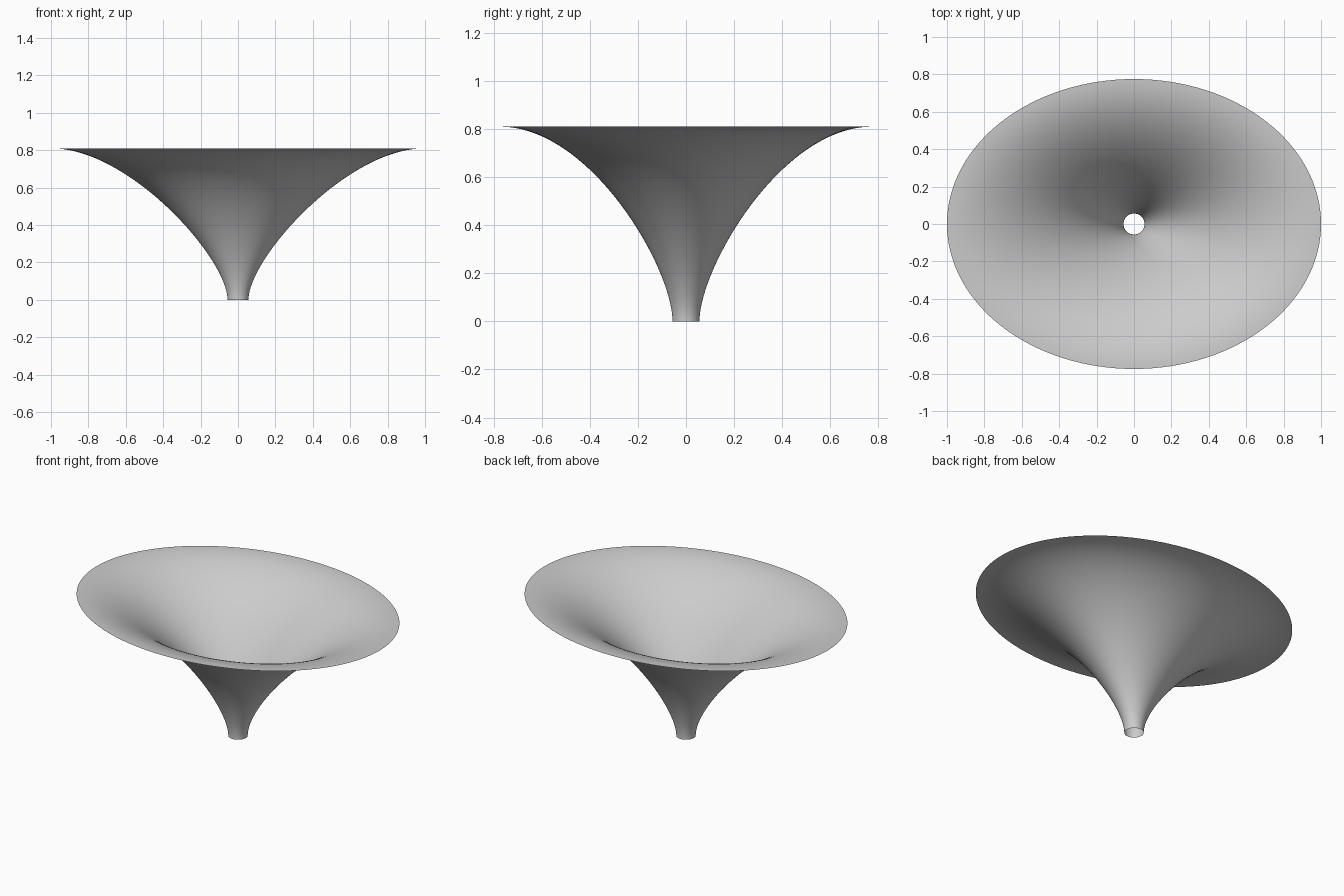
import bpy
import bmesh
from math import cos, sin, tau
from mathutils import Vector
from mathutils.geometry import interpolate_bezier

cube = bpy.data.objects.get("Cube")
if cube:
    bpy.data.objects.remove(cube, do_unlink=True)

HEIGHT = 0.81
NECK_RADIUS = 0.056
SEGMENTS = 128
RINGS = 48


def flare_profile(rim_radius, rim_handle):
    """Curve from the upright neck to the level rim, as (radius, height)."""
    return interpolate_bezier(
        Vector((NECK_RADIUS, 0, 0)),
        Vector((NECK_RADIUS, 0.22, 0)),
        Vector((rim_radius - rim_handle, HEIGHT, 0)),
        Vector((rim_radius, HEIGHT, 0)),
        RINGS)


# Plain grey material
grey = bpy.data.materials.new("light grey")
grey.use_nodes = True
colour = (0.6, 0.6, 0.6, 1)
grey.diffuse_color = colour
grey.node_tree.nodes["Principled BSDF"].inputs["Base Color"].default_value = colour

# Thin open funnel: round neck lofted into an oval rim
bm = bmesh.new()
rings = []
for wide, deep in zip(flare_profile(1.0, 0.42), flare_profile(0.775, 0.38)):
    rings.append([
        bm.verts.new((wide.x * cos(tau * i / SEGMENTS),
                      deep.x * sin(tau * i / SEGMENTS), wide.y))
        for i in range(SEGMENTS)])
for lower, upper in zip(rings, rings[1:]):
    for i in range(SEGMENTS):
        j = (i + 1) % SEGMENTS
        face = bm.faces.new((lower[i], lower[j], upper[j], upper[i]))
        face.smooth = True

mesh = bpy.data.meshes.new("funnel")
bm.to_mesh(mesh)
bm.free()
mesh.materials.append(grey)
funnel = bpy.data.objects.new("funnel", mesh)
bpy.context.collection.objects.link(funnel)
